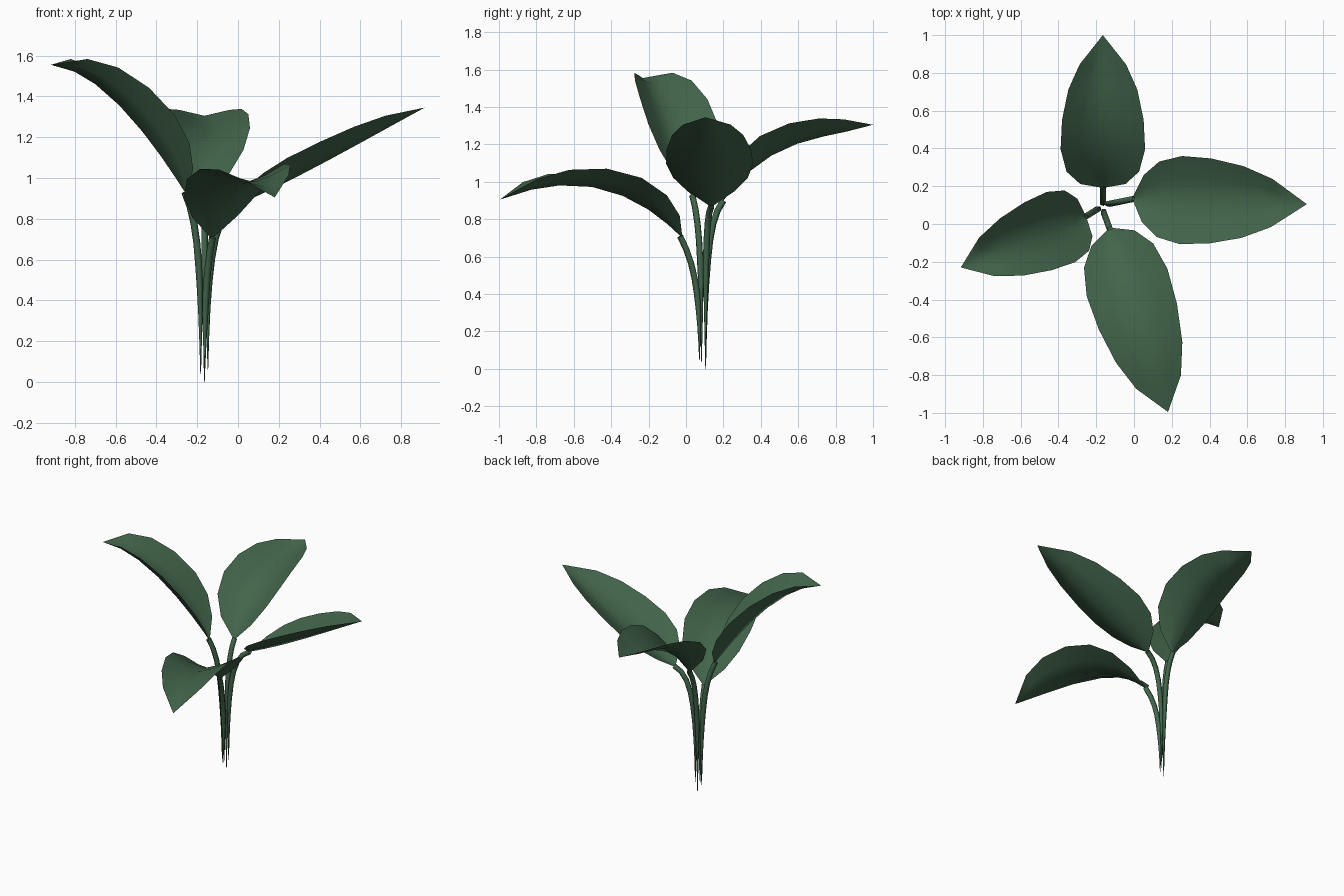
import bpy, bmesh, math
from mathutils import Vector

if "Cube" in bpy.data.objects:
    bpy.data.objects.remove(bpy.data.objects["Cube"])

green = bpy.data.materials.new("leaf_green")
green.diffuse_color = (0.055, 0.13, 0.07, 1)
green.use_nodes = True
green.node_tree.nodes["Principled BSDF"].inputs["Base Color"].default_value = green.diffuse_color

# Shared blade template: position along the midrib -> half width
TEMPLATE = {0: 0.016, 0.075: 0.125, 0.18: 0.2, 0.32: 0.233,
            0.49: 0.225, 0.67: 0.19, 0.825: 0.128, 1: 0}
ACROSS = (-1, -0.5, 0, 0.5, 1)
STEM_SIDES = 5
STEM_STEPS = 8


def bezier(a, b, c, d, t):
    s = 1 - t
    return a * s**3 + b * (3 * s * s * t) + c * (3 * s * t * t) + d * t**3


def frames(pts):
    """Point, side and normal at each path point."""
    for i, p in enumerate(pts):
        t = (pts[min(i + 1, len(pts) - 1)] - pts[max(i - 1, 0)]).normalized()
        side = t.cross(Vector((0, 0, 1)))
        if side.length < 1e-4:
            side = Vector((1, 0, 0))
        side.normalize()
        yield p, side, side.cross(t).normalized()


def skin(name, rows, closed):
    """Bridge successive rows of points with quads."""
    bm = bmesh.new()
    grid = [[bm.verts.new(p) for p in row] for row in rows]
    n = len(grid[0])
    for a, b in zip(grid, grid[1:]):
        for j in range(n if closed else n - 1):
            k = (j + 1) % n
            bm.faces.new((a[j], a[k], b[k], b[j]))
    bmesh.ops.remove_doubles(bm, verts=bm.verts, dist=0.0005)
    mesh = bpy.data.meshes.new(name)
    bm.to_mesh(mesh)
    bm.free()
    mesh.materials.append(green)
    mesh.shade_smooth()
    bpy.context.collection.objects.link(bpy.data.objects.new(name, mesh))


def blade(name, base, tip, z1, z2, scale, cup, roll):
    # Midrib arches from base to tip, cupped edges rise on both sides
    b, c = base.lerp(tip, 1 / 3), base.lerp(tip, 2 / 3)
    b.z, c.z = z1, z2
    midrib = [bezier(base, b, c, tip, t) for t in TEMPLATE]
    rows = []
    for (p, side, nor), w in zip(frames(midrib), TEMPLATE.values()):
        s = (side + nor * roll).normalized()
        rows.append([p + s * (u * w * scale) + nor * (abs(u) ** 1.4 * w * cup)
                     for u in ACROSS])
    skin(name, rows, False)


def stem(name, foot, elbow, end):
    # Rises straight from a pointed foot, then bends out to the blade
    b, c = foot.copy(), foot.copy()
    b.z, c.z = elbow * 0.6, elbow
    ts = [k / STEM_STEPS for k in range(STEM_STEPS + 1)]
    rows = []
    for (p, side, nor), t in zip(frames([bezier(foot, b, c, end, t) for t in ts]), ts):
        r = 0.018 * min(1, 0.1 + 2 * t)
        rows.append([p + (side * math.cos(a) + nor * math.sin(a)) * r
                     for a in (math.tau * k / STEM_SIDES for k in range(STEM_SIDES))])
    skin(name, rows, True)


def leaf(name, foot, elbow, base, tip, z1, z2, scale, cup, roll=0):
    foot, base, tip = Vector(foot), Vector(base), Vector(tip)
    stem(name + "_leaf_stem", foot, elbow, base)
    blade(name + "_leaf_blade", base, tip, z1, z2, scale, cup, roll)


leaf("right", (-.148, .105, .06), .82, (0, .135, .87), (.915, .105, 1.345), 1.0, 1.18, 1.0, .43)
leaf("back", (-.165, .105, 0), .78, (-.165, .2, .9), (-.165, 1, 1.305), 1.26, 1.22, .96, .52)
leaf("left", (-.183, .083, .04), .76, (-.26, .035, .93), (-.917, -.23, 1.555), 1.276, 1.53, .86, .52)
leaf("front", (-.163, .072, .05), .52, (-.125, -.03, .71), (.18, -.995, .905), 1.03, 1.03, .97, .38, -.06)
